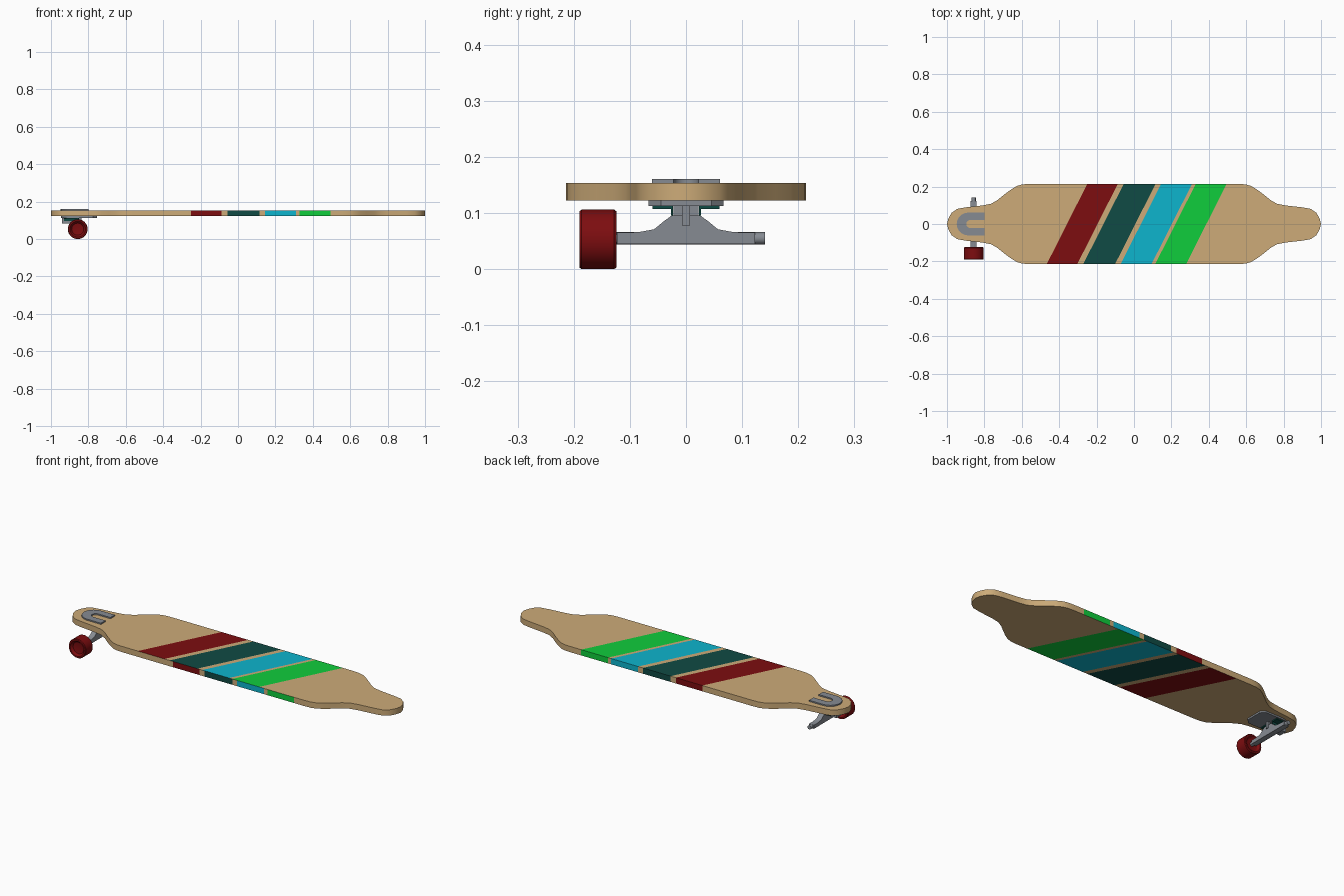
import bpy, bmesh, math
from mathutils import Vector

if "Cube" in bpy.data.objects:
    bpy.data.objects.remove(bpy.data.objects["Cube"])


def mat(name, rgb):
    m = bpy.data.materials.new(name)
    m.diffuse_color = (*rgb, 1)
    m.use_nodes = True
    m.node_tree.nodes["Principled BSDF"].inputs["Base Color"].default_value = m.diffuse_color
    return m


WOOD = mat("maple", (0.61, 0.41, 0.19))
RED = mat("dark red", (0.205, 0.004, 0.005))
TEAL = mat("dark teal", (0.005, 0.069, 0.058))
CYAN = mat("cyan", (0.004, 0.46, 0.61))
GREEN = mat("green", (0.005, 0.61, 0.045))
METAL = mat("grey metal", (0.24, 0.26, 0.29))


def finish(name, bm, mats, smooth=True, recalc=True):
    if recalc:
        bmesh.ops.recalc_face_normals(bm, faces=bm.faces[:])
    me = bpy.data.meshes.new(name)
    bm.to_mesh(me)
    bm.free()
    for m in mats:
        me.materials.append(m)
    ob = bpy.data.objects.new(name, me)
    bpy.context.collection.objects.link(ob)
    if smooth:
        bpy.ops.object.select_all(action='DESELECT')
        ob.select_set(True)
        bpy.context.view_layer.objects.active = ob
        bpy.ops.object.shade_smooth_by_angle(angle=math.radians(32))
    return ob


def prism(name, pts, vec, m):
    """Extrude a closed 3D outline along vec."""
    bm = bmesh.new()
    f = bm.faces.new([bm.verts.new(p) for p in pts])
    ext = bmesh.ops.extrude_face_region(bm, geom=[f])
    bmesh.ops.translate(bm, vec=vec, verts=[v for v in ext["geom"] if isinstance(v, bmesh.types.BMVert)])
    if f.is_valid is False or len(bm.faces) == len(pts) + 1:
        bm.faces.new([v for v in bm.verts][:len(pts)])
    return finish(name, bm, [m])


def box(name, x, y, z, m):
    pts = [(x[0], y[0], z[0]), (x[1], y[0], z[0]), (x[1], y[1], z[0]), (x[0], y[1], z[0])]
    return prism(name, pts, (0, 0, z[1] - z[0]), m)


def lathe_y(name, profile, cx, cz, m, n=32):
    """Spin a (radius, y) profile around a crosswise axle."""
    bm = bmesh.new()
    rings = [[bm.verts.new((cx + r * math.cos(i * math.tau / n), y, cz + r * math.sin(i * math.tau / n)))
              for i in range(n)] for r, y in profile]
    for a, b in zip(rings, rings[1:]):
        for i in range(n):
            bm.faces.new((a[i], a[(i + 1) % n], b[(i + 1) % n], b[i]))
    bm.faces.new(rings[0])
    bm.faces.new(rings[-1])
    return finish(name, bm, [m])


# deck: mirrored outline, slanted painted bands
Z0, Z1, HALF, SLOPE = 0.122, 0.154, 0.214, 0.505
BANDS = [(-0.25, -0.087), (-0.055, 0.115), (0.145, 0.31), (0.33, 0.495)]
quad = [(1.0, 0.0), (0.992, 0.03), (0.975, 0.06), (0.945, 0.081), (0.90, 0.089), (0.81, 0.099), (0.765, 0.108),
        (0.73, 0.128), (0.69, 0.16), (0.655, 0.186), (0.625, 0.204), (0.595, 0.212), (0.56, HALF)]
upper = quad + [(-x, y) for x, y in reversed(quad)]
outline = upper + [(x, -y) for x, y in reversed(upper[1:-1])]

bm = bmesh.new()


def paint(faces, slope, y0):
    """Cut faces along the band edges and colour the pieces."""
    cut = set(faces)
    for u in (e for b in BANDS for e in b):
        geom = list(cut | {e for f in cut for e in f.edges} | {v for f in cut for v in f.verts})
        res = bmesh.ops.bisect_plane(bm, geom=geom, dist=1e-6, plane_co=(u, y0, 0), plane_no=(1, -slope, 0))
        cut = {g for g in res["geom"] if isinstance(g, bmesh.types.BMFace)}
    for f in cut:
        c = f.calc_center_median()
        u = c.x - slope * (c.y - y0)
        for i, (a, b) in enumerate(BANDS):
            if a < u < b:
                f.material_index = i + 1


top = bm.faces.new([bm.verts.new((x, y, Z1)) for x, y in outline])
paint([top], SLOPE, HALF)
bottom = bm.faces.new([bm.verts.new((x, y, Z0)) for x, y in reversed(outline)])
paint([bottom], -SLOPE, -HALF)
lo = [bm.verts.new((x, y, Z0)) for x, y in outline]
hi = [bm.verts.new((x, y, Z1)) for x, y in outline]
k = len(outline)
wall = [bm.faces.new((lo[i], lo[(i + 1) % k], hi[(i + 1) % k], hi[i])) for i in range(k)]
paint(wall, 0, 0)
finish("deck", bm, [WOOD, RED, TEAL, CYAN, GREEN], recalc=False)

# horseshoe plate on top of the deck
X = -0.857


def arc(r, cx, a0, a1, n=10):
    return [(cx + r * math.cos(math.radians(a0 + (a1 - a0) * i / n)),
             r * math.sin(math.radians(a0 + (a1 - a0) * i / n))) for i in range(n + 1)]


shoe = [(-0.80, 0.061)] + arc(0.061, -0.887, 90, 270) + [(-0.80, -0.061), (-0.80, -0.022)] \
    + arc(0.022, -0.875, 270, 90) + [(-0.80, 0.022)]
prism("top_plate", [(x, y, Z1 - 0.002) for x, y in shoe], (0, 0, 0.009), METAL)

# base plate under the deck
base = [(-0.755, 0.045), (-0.775, 0.067)] + arc(0.067, -0.88, 90, 270) + [(-0.775, -0.067), (-0.755, -0.045)]
prism("base_plate", [(x, y, 0.113) for x, y in base], (0, 0, 0.010), METAL)

# brackets beside the pivot, mirrored
for s, side in ((-1, "right"), (1, "left")):
    prof = [(0.023, 0.096), (0.027, 0.096), (0.027, 0.107), (0.06, 0.107), (0.06, 0.113), (0.023, 0.113)]
    prism("bracket_" + side, [(-0.93, s * y, z) for y, z in prof], (0.08, 0, 0), TEAL)

# pivot block and kingpin
box("pivot_block", (-0.94, -0.87), (-0.022, 0.022), (0.084, 0.114), METAL)
box("kingpin", (-0.853, -0.838), (-0.007, 0.007), (0.078, 0.114), METAL)

# hanger: flared body around the axle
half = [(0.123, 0.045), (0.123, 0.065), (0.085, 0.066), (0.057, 0.071), (0.04, 0.085), (0.025, 0.096)]
prof = half + [(-y, z) for y, z in reversed(half)]
prism("hanger", [(X - 0.016, y, z) for y, z in prof], (0.03, 0, 0), METAL)
lathe_y("axle", [(0.011, -0.15), (0.011, 0.141)], X, 0.055, METAL, 16)

# wheel with recessed faces
lathe_y("wheel", [(0.022, -0.176), (0.032, -0.178), (0.042, -0.19), (0.050, -0.19), (0.053, -0.186),
                  (0.053, -0.128), (0.050, -0.124), (0.042, -0.124), (0.032, -0.134), (0.022, -0.136)],
        X, 0.053, RED)
